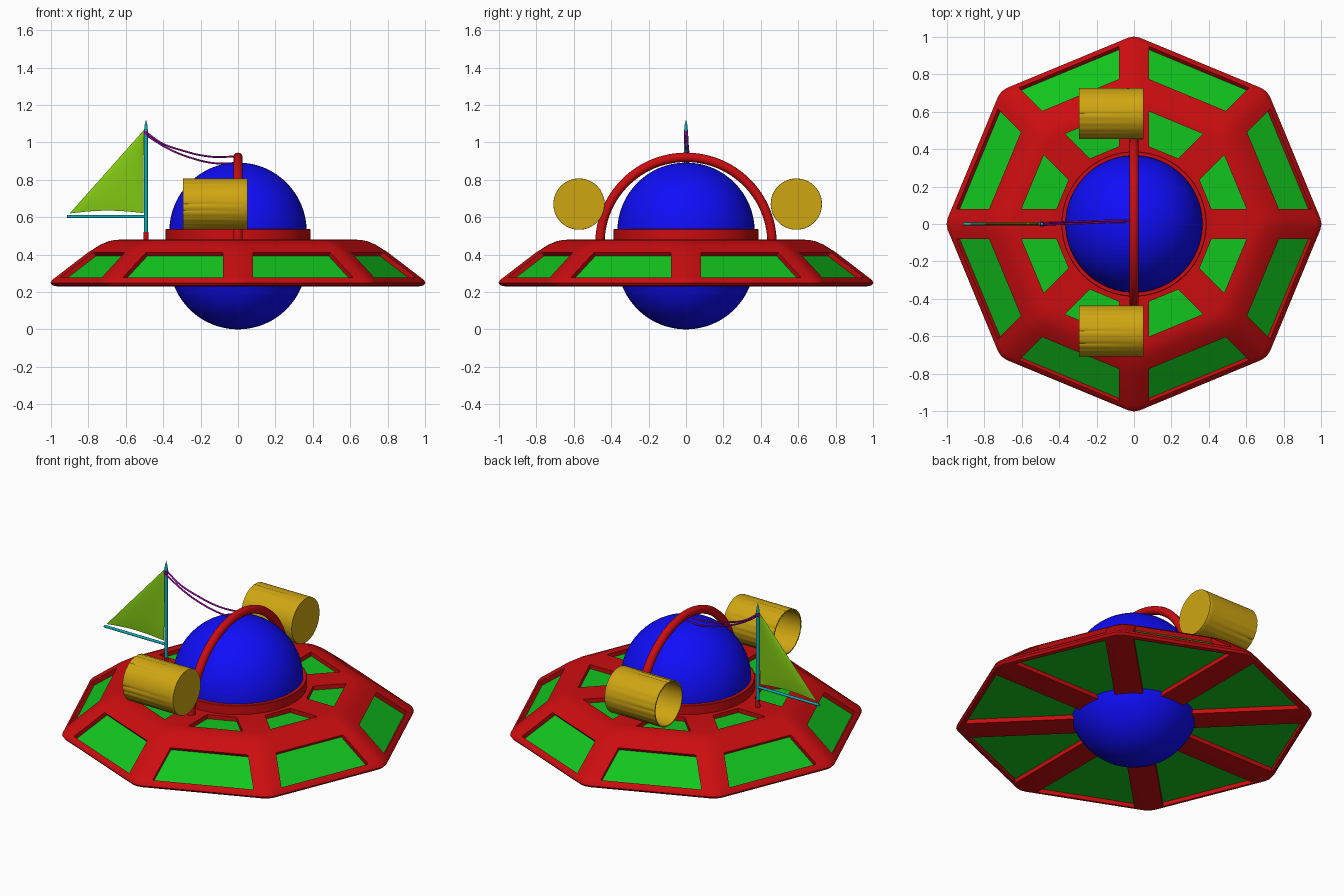
import bpy, bmesh, math, random
from mathutils import Vector, Matrix

if "Cube" in bpy.data.objects:
    bpy.data.objects.remove(bpy.data.objects["Cube"])

random.seed(4)


def mat(name, rgb):
    m = bpy.data.materials.new(name)
    m.diffuse_color = (*rgb, 1)
    m.use_nodes = True
    m.node_tree.nodes["Principled BSDF"].inputs["Base Color"].default_value = m.diffuse_color
    return m


RED = mat("red", (0.6, 0.004, 0.005))
GREEN = mat("green", (0.006, 0.56, 0.013))
BLUE = mat("blue", (0.005, 0.004, 0.95))
GOLD = mat("gold", (0.62, 0.38, 0.006))
CYAN = mat("cyan", (0.004, 0.42, 0.46))
LIME = mat("lime", (0.23, 0.6, 0.007))
PURPLE = mat("purple", (0.32, 0.003, 0.36))


def smooth(ob, angle=35):
    bpy.ops.object.select_all(action='DESELECT')
    ob.select_set(True)
    bpy.context.view_layer.objects.active = ob
    bpy.ops.object.shade_smooth_by_angle(angle=math.radians(angle))


def finish(name, bm, *mats):
    bmesh.ops.remove_doubles(bm, verts=bm.verts, dist=1e-5)
    bmesh.ops.recalc_face_normals(bm, faces=bm.faces)
    me = bpy.data.meshes.new(name)
    bm.to_mesh(me)
    bm.free()
    for m in mats:
        me.materials.append(m)
    ob = bpy.data.objects.new(name, me)
    bpy.context.collection.objects.link(ob)
    smooth(ob)
    return ob


def lathe(name, profile, m, matrix=Matrix(), n=64, closed=False, groove_rows=()):
    """Spin (radius, height) points around local z; groove_rows get random dents."""
    bm = bmesh.new()
    pts = profile + profile[:1] if closed else profile
    dents = [random.uniform(0.002, 0.004) if k % 4 == 0 and random.random() < 0.75 else 0 for k in range(n)]
    rings = []
    for i, (r, z) in enumerate(pts):
        ring = []
        for k in range(n):
            a, q = 2 * math.pi * k / n, r - (dents[k] if i in groove_rows else 0)
            ring.append(bm.verts.new((q * math.cos(a), q * math.sin(a), z)))
        rings.append(ring)
    for a, b in zip(rings, rings[1:]):
        for k in range(n):
            bm.faces.new((a[k], a[k - 1], b[k - 1], b[k]))
    bmesh.ops.dissolve_degenerate(bm, edges=bm.edges, dist=1e-6)
    bmesh.ops.transform(bm, matrix=matrix, verts=bm.verts)
    return finish(name, bm, m)


def tube(name, pts, radius, m, kind='POLY'):
    cu = bpy.data.curves.new(name, 'CURVE')
    cu.dimensions = '3D'
    cu.bevel_depth = radius
    cu.bevel_resolution = 4
    cu.use_fill_caps = True
    sp = cu.splines.new(kind)
    if kind == 'BEZIER':
        sp.bezier_points.add(len(pts) - 1)
        for b, p in zip(sp.bezier_points, pts):
            b.co = p
            b.handle_left_type = b.handle_right_type = 'AUTO'
    else:
        sp.points.add(len(pts) - 1)
        for b, p in zip(sp.points, pts):
            b.co = (*p, 1)
    cu.materials.append(m)
    ob = bpy.data.objects.new(name, cu)
    bpy.context.collection.objects.link(ob)
    bpy.ops.object.select_all(action='DESELECT')
    ob.select_set(True)
    bpy.context.view_layer.objects.active = ob
    bpy.ops.object.convert(target='MESH')
    smooth(bpy.context.view_layer.objects.active)


# Octagonal hull: (corner radius, z, panel starts here)
HULL = [(0.30, 0.23, True), (0.975, 0.23, False), (0.998, 0.235, False), (1.009, 0.248, False),
        (1.002, 0.263, False), (0.983, 0.278, True), (0.808, 0.412, False), (0.745, 0.452, False),
        (0.70, 0.471, False), (0.665, 0.478, False), (0.635, 0.48, True), (0.448, 0.48, False),
        (0.34, 0.48, False)]
H = math.pi / 8
BLEND, SPOKE, DEPTH = 0.035, 0.08 / math.cos(H), 0.026


def hull_row(r, z):
    """One side of the octagon with rounded corners, facing +x."""
    a, e = r * math.cos(H), r * math.sin(H)
    tip = r - 0.2 * BLEND
    half = [(tip * math.cos(H), tip * math.sin(H)), (a, e - BLEND), (a, e - SPOKE)]
    return [Vector((x, -y, z)) for x, y in half] + [Vector((x, y, z)) for x, y in reversed(half)]


bm = bmesh.new()
rows = [hull_row(r, z) for r, z, _ in HULL]
for k in range(8):
    rot = Matrix.Rotation(H * (2 * k + 1), 3, 'Z')

    def face(pts, index=0):
        bm.faces.new([bm.verts.new(rot @ p) for p in pts]).material_index = index

    for i, (_, _, panel) in enumerate(HULL):
        lo, hi = rows[i], rows[(i + 1) % len(rows)]
        for j in range(5):
            quad = [lo[j], lo[j + 1], hi[j + 1], hi[j]]
            if panel and j == 2:
                n = (quad[1] - quad[0]).cross(quad[3] - quad[0]).normalized()
                deep = [p - n * DEPTH for p in quad]
                face(deep, 1)
                for s in range(4):
                    t = (s + 1) % 4
                    face([quad[s], quad[t], deep[t], deep[s]])
            else:
                face(quad)
finish("hull", bm, RED, GREEN)

# Cabin capsule
R = 0.367
prof = [(R * math.sin(math.pi * i / 32), R - R * math.cos(math.pi * i / 32)) for i in range(17)]
prof += [(r, 0.892 - z) for r, z in reversed(prof)]
lathe("cabin_sphere", prof, BLUE)

# Collar around the dome
lathe("dome_collar", [(0.35, 0.46), (0.388, 0.46), (0.388, 0.533), (0.385, 0.536), (0.35, 0.536)],
      RED, closed=True)

# Arch over the dome
tube("arch", [(0, 0.46 * math.cos(math.pi * i / 48), 0.46 + 0.46 * math.sin(math.pi * i / 48))
              for i in range(49)], 0.025, RED)

# Open-backed engine pods with dented sides, axis along x
POD = [(0, 0.05), (0.136, 0.05), (0.137, 0.048), (0.137, 0.025), (0.137, -0.1), (0.137, -0.295),
       (0.129, -0.295), (0.127, 0.03), (0, 0.03)]
for name, y in (("right_pod", -0.572), ("left_pod", 0.59)):
    lathe(name, POD, GOLD, Matrix.Translation((0, y, 0.67)) @ Matrix.Rotation(math.pi / 2, 4, 'Y'),
          n=96, groove_rows=(4, 5))

# Mast, its socket and the boom
MX = -0.492
at_mast = Matrix.Translation((MX, 0, 0))
lathe("mast", [(0, 0.49), (0.01, 0.49), (0.01, 1.06), (0.008, 1.09), (0, 1.122)], CYAN, at_mast, n=16)
lathe("mast_socket", [(0, 0.47), (0.015, 0.47), (0.013, 0.522), (0, 0.522)], RED, at_mast, n=16)
tube("boom", [(-0.915, 0, 0.603), (MX, 0, 0.603)], 0.008, CYAN)

# Sail: thin pillow triangle with a curved foot
bm = bmesh.new()
top, tack, clew, N = Vector((-0.503, 0, 1.066)), Vector((-0.506, 0, 0.622)), Vector((-0.9, 0, 0.62)), 10
for side in (-1, 1):
    grid = []
    for i in range(N + 1):
        row = []
        for j in range(N + 1):
            u, v = i / N, j / N
            foot = tack.lerp(clew, v) + Vector((0, 0, 0.014 * math.sin(math.pi * v)))
            p = top.lerp(foot, u)
            rim = i in (0, N) or j in (0, N)
            p.y = 0 if rim else side * (0.003 + 0.006 * math.sin(math.pi * u) * math.sin(math.pi * v))
            row.append(bm.verts.new(p))
        grid.append(row)
    for i in range(N):
        for j in range(N):
            q = [grid[i][j], grid[i][j + 1], grid[i + 1][j + 1], grid[i + 1][j]]
            bm.faces.new(q[1:] if i == 0 else q)
bmesh.ops.delete(bm, geom=[v for v in bm.verts if not v.link_faces], context='VERTS')
finish("sail", bm, LIME)

# Stay ropes from the mast head to the arch, and the loop on the mast
tube("upper_rope", [(MX, 0.006, 1.055), (-0.41, 0.009, 0.997), (-0.31, 0.012, 0.96), (-0.15, 0.018, 0.924),
                    (0, 0.02, 0.925)], 0.005, PURPLE, 'BEZIER')
tube("lower_rope", [(MX, -0.006, 1.04), (-0.38, 0, 0.97), (-0.26, 0.004, 0.92), (-0.12, 0.01, 0.888),
                    (0, 0.012, 0.89)], 0.005, PURPLE, 'BEZIER')
lathe("mast_loop", [(0.008, 1.04), (0.012, 1.043), (0.012, 1.06), (0.008, 1.063)], PURPLE, at_mast,
      n=16, closed=True)
